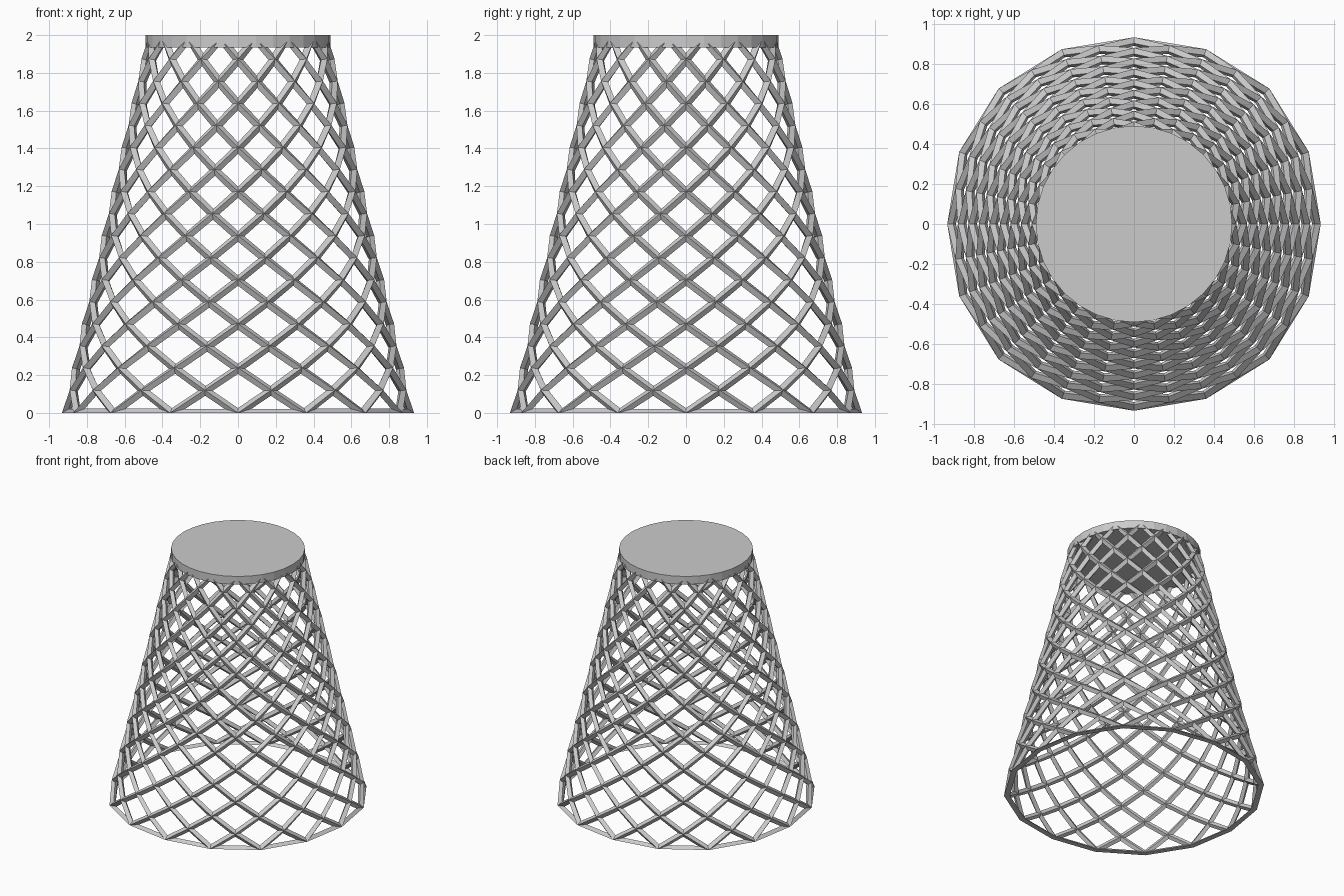
import bpy, bmesh, math

if "Cube" in bpy.data.objects:
    bpy.data.objects.remove(bpy.data.objects["Cube"])

SIDES = 16
STEP = 0.1168          # height between rings of crossings
LAST = 17

# tapered lattice surface made of diamonds, bulging a little on the diagonals
bm = bmesh.new()
rings = []
for i in range(LAST + 1):
    z = i * STEP
    ring = []
    for j in range(SIDES):
        ang = (j + 0.5 * (i % 2)) * 2 * math.pi / SIDES
        bulge = 0.013 * (1 - math.cos(4 * ang)) * (1 - 0.4 * z)
        r = (0.91 - 0.225 * z) * (1 + bulge)
        ring.append(bm.verts.new((r * math.cos(ang), r * math.sin(ang), z)))
    rings.append(ring)


def v(i, j):
    return rings[i][j % SIDES]


for j in range(SIDES):
    k = (LAST - 1) % 2
    bm.faces.new((v(0, j), v(0, j + 1), v(1, j)))
    bm.faces.new((v(LAST, j), v(LAST, j - 1), v(LAST - 1, j - k)))
    for i in range(LAST - 1):
        k = i % 2
        bm.faces.new((v(i, j), v(i + 1, j + k), v(i + 2, j), v(i + 1, j + k - 1)))
bmesh.ops.recalc_face_normals(bm, faces=bm.faces)
mesh = bpy.data.meshes.new("lattice_body")
bm.to_mesh(mesh)
bm.free()
body = bpy.data.objects.new("lattice_body", mesh)
bpy.context.collection.objects.link(body)

# turn the edges into struts
wire = body.modifiers.new("struts", 'WIREFRAME')
wire.thickness = 0.044
wire.offset = 0
wire.use_boundary = True
wire.use_replace = True
wire.use_even_offset = True
wire.use_relative_offset = False
bpy.context.view_layer.objects.active = body
body.select_set(True)
bpy.ops.object.modifier_apply(modifier=wire.name)

# flatten the foot ring, keep the top inside the cap
for vert in body.data.vertices:
    if vert.co.z < 0.008:
        vert.co.z = 0
    vert.co.z = min(vert.co.z, 1.98)

# solid round cap
bpy.ops.mesh.primitive_cylinder_add(vertices=32, radius=0.49, depth=0.065,
                                    location=(0, 0, 1.9675))
bpy.context.object.name = "top_cap"
